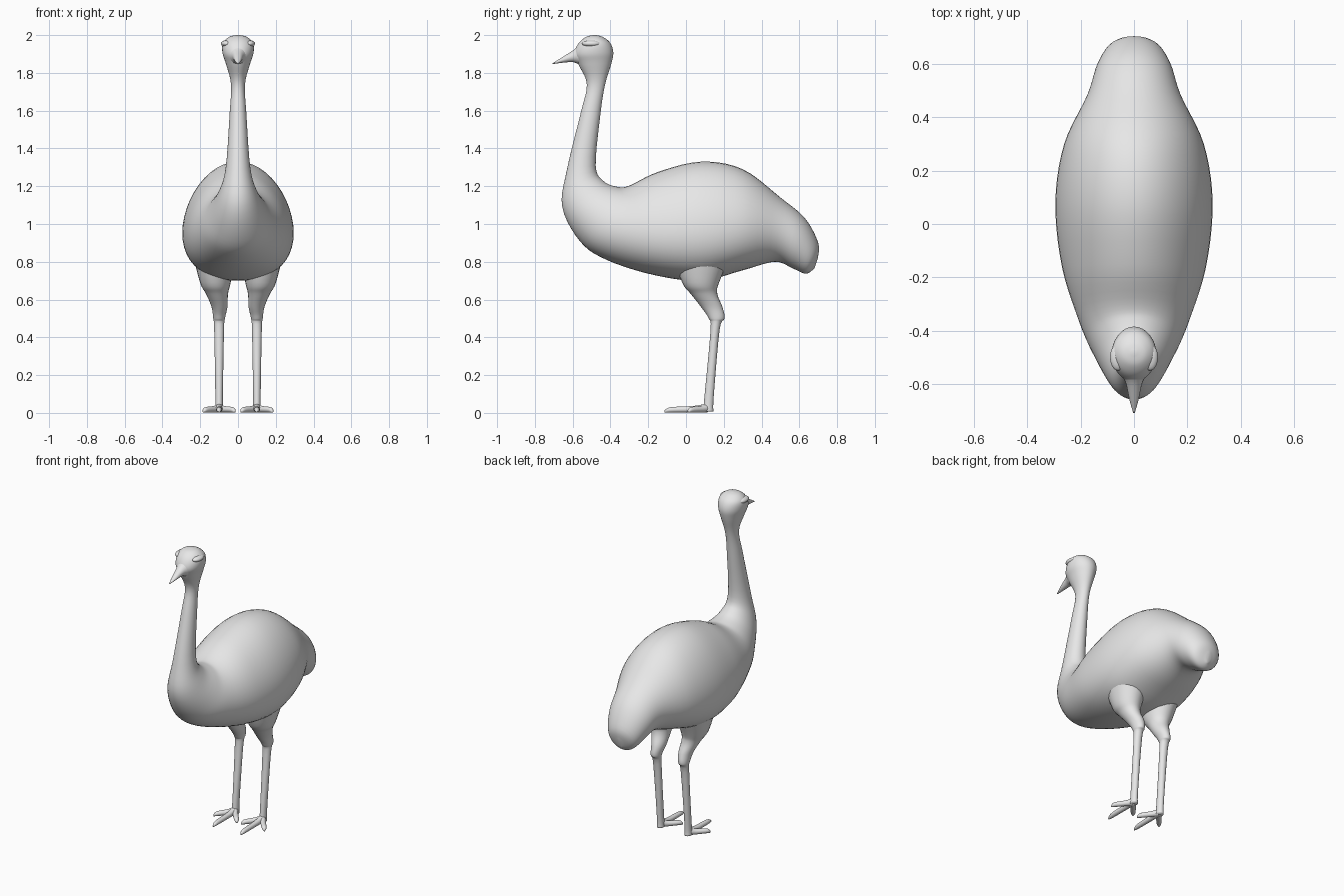
import bpy, bmesh, math
from mathutils import Vector

if "Cube" in bpy.data.objects:
    bpy.data.objects.remove(bpy.data.objects["Cube"])

plumage = bpy.data.materials.new("pale_grey")
plumage.diffuse_color = (0.8, 0.8, 0.8, 1)
plumage.use_nodes = True
plumage.node_tree.nodes["Principled BSDF"].inputs["Base Color"].default_value = plumage.diffuse_color


def finish(name, bm):
    bmesh.ops.recalc_face_normals(bm, faces=bm.faces[:])
    me = bpy.data.meshes.new(name)
    bm.to_mesh(me)
    bm.free()
    for p in me.polygons:
        p.use_smooth = True
    me.materials.append(plumage)
    ob = bpy.data.objects.new(name, me)
    bpy.context.collection.objects.link(ob)
    return ob


def spline(p0, p1, p2, p3, t):
    return [0.5 * (2 * b + (c - a) * t + (2 * a - 5 * b + 4 * c - d) * t * t
                   + (3 * b - a - 3 * c + d) * t ** 3)
            for a, b, c, d in zip(p0, p1, p2, p3)]


def loft(name, rings, side=(1, 0, 0), seg=32, sub=5):
    """Skin oval rings (x, y_a, z_a, y_b, z_b, half_width) along a smooth path."""
    side = Vector(side)
    n = len(rings)
    fine = []
    for i in range(n - 1):
        quad = [rings[max(0, min(n - 1, j))] for j in range(i - 1, i + 3)]
        fine += [spline(*quad, k / sub) for k in range(sub)]
    fine.append(rings[-1])
    bm = bmesh.new()
    loops = []
    for x, ya, za, yb, zb, w in fine:
        a, b = Vector((x, ya, za)), Vector((x, yb, zb))
        mid, half = (a + b) / 2, (a - b) / 2
        sag = min(0.2, max(0, (w - 0.15) * 1.6))  # wide rings are pear-shaped
        loop = []
        for k in range(seg):
            t = 2 * math.pi * k / seg
            c, s = math.cos(t), math.sin(t)
            loop.append(bm.verts.new(mid + half * (c - sag * s * s) + side * (w * s)))
        loops.append(loop)
    for p, q in zip(loops, loops[1:]):
        for k in range(seg):
            m = (k + 1) % seg
            bm.faces.new((p[k], p[m], q[m], q[k]))
    bm.faces.new(loops[0])
    bm.faces.new(loops[-1][::-1])
    return finish(name, bm)


def ellipsoid(name, loc, radii):
    bm = bmesh.new()
    bmesh.ops.create_uvsphere(bm, u_segments=20, v_segments=12, radius=1)
    for v in bm.verts:
        v.co = Vector(c * r for c, r in zip(v.co, radii)) + Vector(loc)
    return finish(name, bm)


# Tail, body, neck and head: back point (y, z), belly point (y, z), half width
body = [
    (.698, .82, .680, .765, .012), (.700, .90, .635, .737, .09),
    (.63, 1.03, .565, .765, .138), (.50, 1.14, .47, .80, .175),
    (.30, 1.29, .30, .755, .262), (.08, 1.33, .08, .70, .295),
    (-.15, 1.275, -.17, .73, .27), (-.30, 1.203, -.42, .81, .205),
    (-.365, 1.197, -.56, .907, .158), (-.437, 1.228, -.655, 1.09, .103),
    (-.478, 1.31, -.630, 1.29, .065), (-.452, 1.59, -.557, 1.59, .044),
    (-.428, 1.74, -.525, 1.74, .037), (-.395, 1.85, -.570, 1.845, .064),
    (-.385, 1.91, -.592, 1.90, .082), (-.402, 1.96, -.570, 1.955, .080),
    (-.440, 1.99, -.530, 1.99, .048), (-.475, 2.0, -.490, 2.0, .008),
]
loft("body_neck_and_head", [(0, *r) for r in body], seg=48)

# Beak: y, top z, bottom z, half width
beak = [(-.50, 1.965, 1.85, .06), (-.56, 1.948, 1.845, .048), (-.60, 1.918, 1.857, .03),
        (-.66, 1.88, 1.853, .017), (-.708, 1.85, 1.846, .003)]
loft("beak", [(0, y, top, y, low, w) for y, top, low, w in beak], seg=20)

# Leg: z, front y, back y, centre x, half width
leg = [
    (.86, -.08, .25, .125, .12), (.69, -.02, .175, .12, .081),
    (.63, .025, .166, .111, .058), (.56, .08, .193, .098, .042),
    (.50, .12, .204, .10, .031), (.44, .13, .178, .10, .026),
    (.09, .098, .147, .10, .02), (.008, .09, .145, .10, .022),
]
# Toe: distance along toe (0 to 1), top z, half width
toe = [(0, .05, .02), (.3, .037, .017), (.85, .03, .014), (1, .012, .003)]

for s, label in ((-1, "left"), (1, "right")):
    loft(f"{label}_leg", [(s * x, f, z, b, z, w) for z, f, b, x, w in leg], seg=24)
    for dx, tip_y, part in ((0, -.115, "middle"), (.085, .01, "outer"), (-.085, .01, "inner")):
        d = Vector((s * dx, tip_y - .11, 0))
        across = Vector((-d.y, d.x, 0)).normalized()
        loft(f"{label}_{part}_toe",
             [(s * .1 + d.x * t, .11 + d.y * t, top, .11 + d.y * t, .002, w) for t, top, w in toe],
             side=across, seg=16)
    # Brow ridge and eye
    ellipsoid(f"{label}_brow", (s * .060, -.500, 1.955), (.030, .050, .018))
    ellipsoid(f"{label}_eye", (s * .064, -.507, 1.920), (.015, .017, .014))
